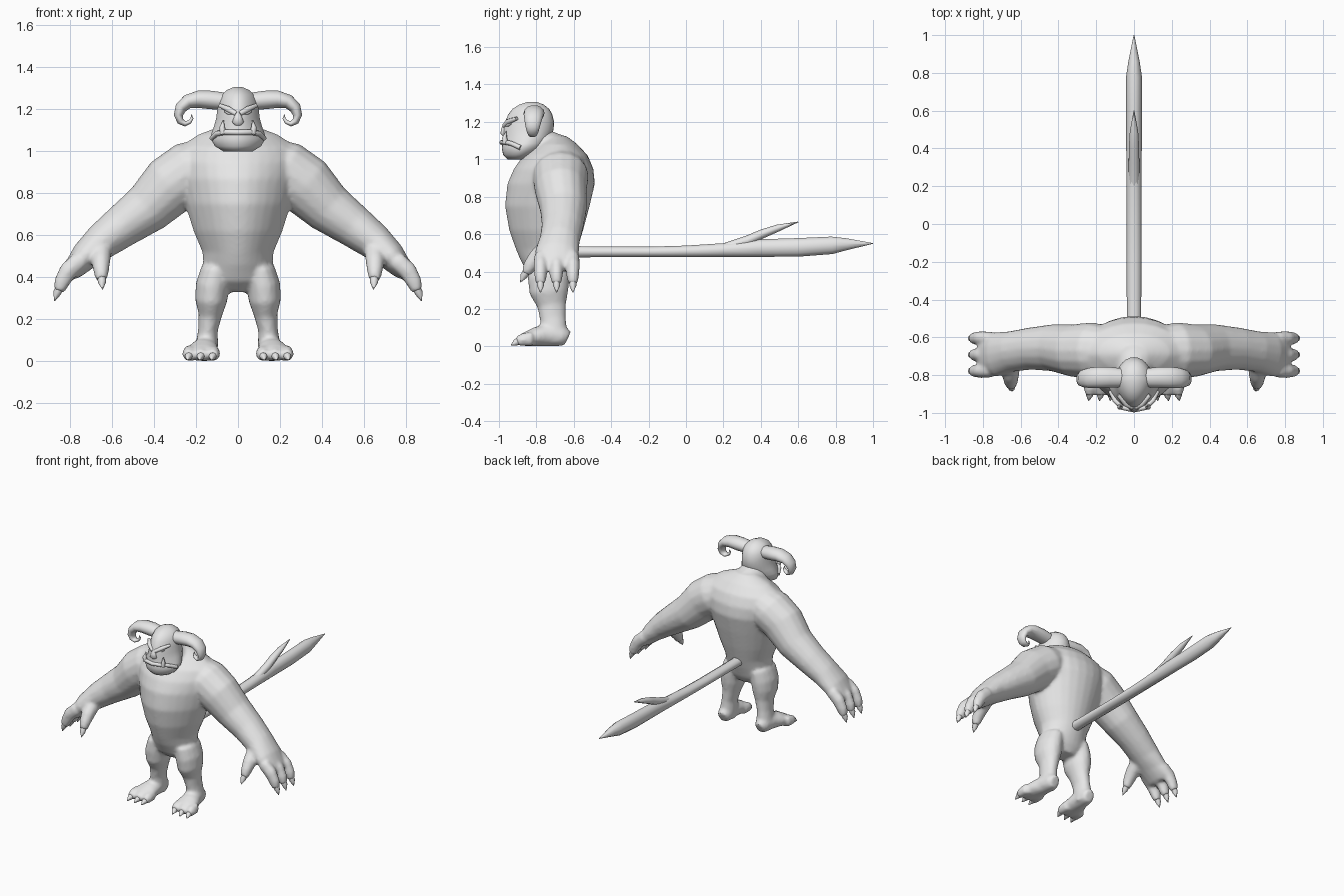
import bpy, bmesh, math
from mathutils import Vector

grey = bpy.data.materials.new("plain grey")
grey.diffuse_color = (0.8, 0.8, 0.8, 1)


def loft(bm, rings):
    """Skin a list of equally sized point rings and cap both ends."""
    loops = [[bm.verts.new(p) for p in r] for r in rings]
    n = len(loops[0])
    for a, b in zip(loops, loops[1:]):
        for i in range(n):
            j = (i + 1) % n
            bm.faces.new((a[i], a[j], b[j], b[i]))
    bm.faces.new(loops[0][::-1])
    bm.faces.new(loops[-1])


def tube(bm, path, ref=(0, 1, 0), n=16, sides=(1, -1)):
    """Swept tube; path = (x, y, z, radius along ref, radius across)."""
    pts = [Vector(p[:3]) for p in path]
    rings = []
    for i, p in enumerate(path):
        t = (pts[min(i + 1, len(pts) - 1)] - pts[max(i - 1, 0)]).normalized()
        r = Vector(ref)
        u = (r - t * r.dot(t)).normalized()
        v = t.cross(u)
        rings.append([pts[i] + u * p[3] * math.cos(k * math.tau / n)
                      + v * p[-1] * math.sin(k * math.tau / n) for k in range(n)])
    for s in sides:
        loft(bm, [[(q.x * s, q.y, q.z) for q in ring] for ring in rings])


def stack(bm, levels, taper, n=28):
    """Horizontal rings (z, half width, front y, back y), narrowed to the front."""
    rings = []
    for z, rx, yf, yb in levels:
        ring = []
        for k in range(n):
            c, s = math.cos(k * math.tau / n), math.sin(k * math.tau / n)
            ring.append((rx * c * (1 - taper * max(0, -s)),
                         (yf + yb) / 2 + s * (yb - yf) / 2, z))
        rings.append(ring)
    loft(bm, rings)


def finish(bm, name, angle=60):
    bmesh.ops.recalc_face_normals(bm, faces=bm.faces)
    me = bpy.data.meshes.new(name)
    bm.to_mesh(me)
    bm.free()
    me.materials.append(grey)
    ob = bpy.data.objects.new(name, me)
    bpy.context.collection.objects.link(ob)
    bpy.ops.object.select_all(action='DESELECT')
    ob.select_set(True)
    bpy.context.view_layer.objects.active = ob
    bpy.ops.object.shade_smooth_by_angle(angle=math.radians(angle))
    return ob


FINGERS = (-0.605, -0.692, -0.778)
TOES = (0.118, 0.175, 0.232)

# Body: torso, neck, limbs, fingers and toes fused into one skin
bm = bmesh.new()
stack(bm, [(.33, .09, -.78, -.66), (.38, .17, -.84, -.63), (.46, .165, -.885, -.60),
           (.52, .17, -.91, -.58), (.62, .212, -.945, -.55), (.75, .253, -.968, -.515),
           (.87, .285, -.955, -.487), (.95, .30, -.92, -.495), (1.02, .28, -.87, -.525),
           (1.08, .19, -.80, -.58), (1.125, .07, -.74, -.64)], 0.25)
tube(bm, [(0, -.70, 1.02, .12), (0, -.80, 1.09, .09), (0, -.86, 1.14, .07)],
     ref=(1, 0, 0), sides=(1,))
# arms
tube(bm, [(.14, -.67, .95, .13, .12), (.22, -.67, .91, .15, .145), (.32, -.67, .84, .14, .145),
          (.43, -.655, .73, .125, .122), (.55, -.66, .645, .112, .103),
          (.65, -.675, .57, .108, .088), (.73, -.69, .50, .118, .07),
          (.79, -.69, .43, .112, .048), (.80, -.69, .41, .10, .035)])
for y in FINGERS:
    tube(bm, [(.755, y, .48, .036, .045), (.81, y, .43, .038, .045),
              (.84, y, .375, .034, .038), (.853, y, .335, .026, .028)], n=10)
# thumbs
tube(bm, [(.65, -.74, .53, .05), (.653, -.80, .475, .046), (.652, -.835, .43, .038),
          (.65, -.855, .39, .028)], ref=(1, 0, 0), n=10)
# legs
tube(bm, [(.105, -.735, .44, .11, .07), (.122, -.735, .36, .112, .08),
          (.128, -.732, .29, .105, .077), (.132, -.718, .22, .078, .056),
          (.143, -.712, .15, .07, .047), (.148, -.705, .08, .07, .054),
          (.148, -.70, .02, .06, .05)])
# feet
tube(bm, [(.148, -.633, .042, .035, .042), (.15, -.66, .055, .05, .055),
          (.155, -.74, .06, .06, .06), (.165, -.80, .052, .073, .052),
          (.173, -.85, .04, .08, .04), (.174, -.872, .032, .072, .032)], ref=(1, 0, 0))
for x in TOES:
    tube(bm, [(x, -.82, .04, .032, .04), (x, -.87, .036, .034, .036),
              (x + .003, -.905, .026, .026, .026)], ref=(1, 0, 0), n=10)
body = finish(bm, "body")
rm = body.modifiers.new("fuse", 'REMESH')
rm.mode = 'VOXEL'
rm.voxel_size = 0.011
rm.use_smooth_shade = True
sm = body.modifiers.new("soften", 'SMOOTH')
sm.factor = 0.5
sm.iterations = 6

# Claws on fingers, thumbs and toes
bm = bmesh.new()
for y in FINGERS:
    tube(bm, [(.845, y, .36, .02), (.862, y, .325, .019), (.874, y, .287, .002)], n=8)
tube(bm, [(.65, -.848, .405, .021), (.648, -.868, .375, .019), (.645, -.885, .343, .002)],
     ref=(1, 0, 0), n=8)
for x in TOES:
    tube(bm, [(x, -.885, .028, .02), (x + .004, -.91, .022, .018), (x + .008, -.936, .006, .002)],
         ref=(1, 0, 0), n=8)
finish(bm, "claws")

# Head with heavy jaw
bm = bmesh.new()
stack(bm, [(1.0, .07, -.955, -.85), (1.025, .11, -.978, -.80), (1.06, .13, -.985, -.76),
           (1.085, .127, -.982, -.74), (1.12, .114, -.978, -.72), (1.16, .103, -.978, -.708),
           (1.20, .099, -.968, -.705), (1.24, .092, -.95, -.715), (1.27, .078, -.927, -.732),
           (1.293, .052, -.89, -.762), (1.307, .018, -.845, -.80)], 0.2)
finish(bm, "head")

# Face: scowling brows, eyes, nose, lips and tusks
bm = bmesh.new()
tube(bm, [(.008, -.972, 1.178, .012), (.045, -.952, 1.20, .015), (.085, -.905, 1.218, .01)],
     ref=(0, 0, 1), n=8)
finish(bm, "brows")
bm = bmesh.new()
tube(bm, [(.028, -.962, 1.178, .004), (.045, -.952, 1.183, .009), (.064, -.935, 1.19, .004)],
     ref=(0, 0, 1), n=8)
finish(bm, "eyes")
bm = bmesh.new()
tube(bm, [(0, -.962, 1.19, .012), (0, -.975, 1.16, .02, .014), (0, -.978, 1.14, .028, .015),
          (0, -.97, 1.125, .016, .008)], ref=(1, 0, 0), n=10, sides=(1,))
finish(bm, "nose")
bm = bmesh.new()
half = [(.06, -.972, 1.092), (.10, -.935, 1.085), (.124, -.885, 1.062)]
arc = [(-x, y, z) for x, y, z in half[::-1]] + [(0, -.985, 1.09)] + half
tube(bm, [p + (.013,) for p in arc], ref=(0, 0, 1), n=8, sides=(1,))
finish(bm, "lower_lip")
bm = bmesh.new()
tube(bm, [(.07, -.965, 1.085, .016), (.076, -.97, 1.115, .013), (.07, -.962, 1.15, .002)],
     ref=(1, 0, 0), n=8)
finish(bm, "tusks")

# Curled horns
bm = bmesh.new()
tube(bm, [(.06, -.815, 1.238, .05, .042), (.13, -.812, 1.245, .055, .045),
          (.19, -.812, 1.248, .056, .042), (.24, -.815, 1.237, .053, .034),
          (.272, -.818, 1.208, .046, .029), (.284, -.82, 1.172, .038, .022),
          (.274, -.82, 1.143, .03, .017), (.252, -.82, 1.131, .024, .013),
          (.23, -.82, 1.14, .017, .01), (.219, -.82, 1.158, .01, .007),
          (.222, -.82, 1.175, .002, .002)], n=14)
finish(bm, "horns")

# Long tail with a pointed blade end and a barb
bm = bmesh.new()
tube(bm, [(0, -.66, .505, .038, .034), (0, -.5, .505, .038, .03), (0, -.2, .505, .039, .029),
          (0, 0, .508, .039, .032), (0, .2, .515, .04, .038), (0, .38, .525, .041, .049),
          (0, .6, .529, .042, .052), (0, .78, .54, .042, .049), (0, .86, .546, .03, .033),
          (0, 1.0, .55, .002, .002)], ref=(1, 0, 0), n=10, sides=(1,))
finish(bm, "tail")
bm = bmesh.new()
tube(bm, [(0, .2, .525, .028, .025), (0, .33, .565, .028, .028), (0, .41, .602, .027, .024),
          (0, .49, .632, .022, .019), (0, .6, .665, .002, .002)],
     ref=(1, 0, 0), n=8, sides=(1,))
finish(bm, "tail_barb")
